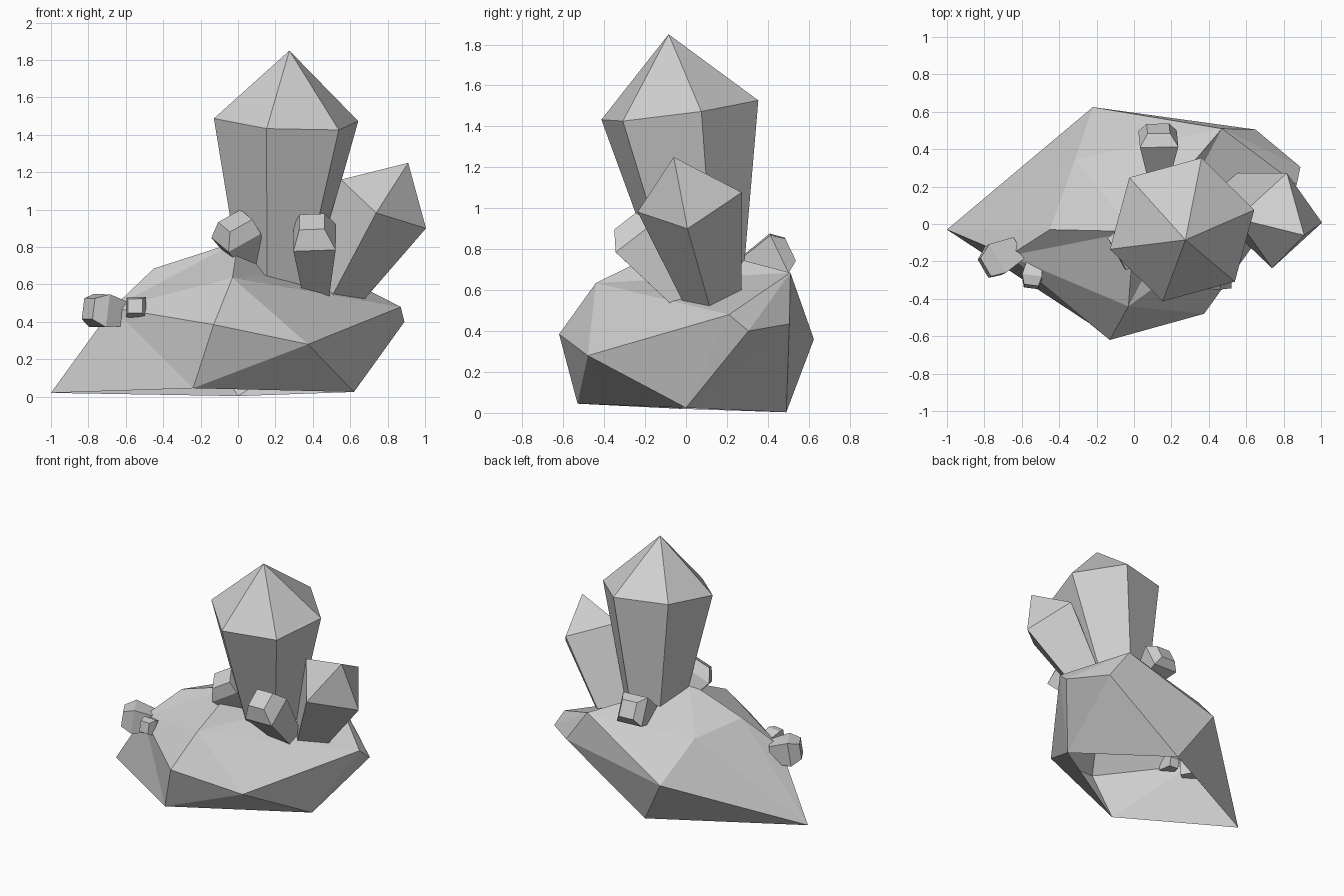
import bpy
import bmesh
import math
from mathutils import Vector

default = bpy.data.objects.get("Cube")
if default:
    bpy.data.objects.remove(default, do_unlink=True)

# One stone grey for everything
GREY = (0.62, 0.62, 0.62, 1.0)
stone = bpy.data.materials.new("stone_grey")
stone.use_nodes = True
stone.diffuse_color = GREY
bsdf = next(n for n in stone.node_tree.nodes if n.type == 'BSDF_PRINCIPLED')
bsdf.inputs["Base Color"].default_value = GREY
bsdf.inputs["Roughness"].default_value = 0.8


def finish(name, bm):
    """Turn a bmesh into a flat-shaded object."""
    bmesh.ops.recalc_face_normals(bm, faces=bm.faces[:])
    mesh = bpy.data.meshes.new(name)
    bm.to_mesh(mesh)
    bm.free()
    mesh.materials.append(stone)
    obj = bpy.data.objects.new(name, mesh)
    bpy.context.collection.objects.link(obj)
    return obj


def crystal(name, base, shoulder, tip, radii, sides, corner):
    """Prism that widens from base to shoulder, then narrows to a tip.
    radii are base, shoulder and tip; a tip radius of 0 gives a point.
    corner is a spot near one shoulder corner and sets the spin."""
    base, shoulder, tip, corner = map(Vector, (base, shoulder, tip, corner))
    axis = (tip - base).normalized()
    u = corner - shoulder
    u = (u - axis * u.dot(axis)).normalized()
    v = axis.cross(u)
    bm = bmesh.new()

    def ring(centre, radius):
        angles = [2 * math.pi * i / sides for i in range(sides)]
        return [bm.verts.new(centre + radius * (u * math.cos(a) + v * math.sin(a)))
                for a in angles]

    def bridge(low, high):
        for i in range(sides):
            j = (i + 1) % sides
            bm.faces.new((low[i], low[j], high[j], high[i]))

    low, mid = ring(base, radii[0]), ring(shoulder, radii[1])
    bm.faces.new(low)
    bridge(low, mid)
    if radii[2]:
        top = ring(tip, radii[2])
        bridge(mid, top)
        bm.faces.new(top)
    else:
        point = bm.verts.new(tip)
        for i in range(sides):
            bm.faces.new((mid[i], mid[(i + 1) % sides], point))
    return finish(name, bm)


# Faceted rock, open underneath
corners = {
    # ground corners
    "A": (-1.0, -.03, .02), "B": (-.24, -.53, .045),
    "C": (.62, 0, .025), "D": (0, .49, .003),
    # widest girth
    "E": (.375, -.48, .28), "F": (-.13, -.62, .385),
    "J": (-.22, .625, .36), "K": (.65, .505, .435),
    "L": (.89, .305, .40), "M": (.87, .21, .48),
    # upper corners and peak
    "G": (-.03, -.44, .635), "H": (-.67, -.17, .475),
    "I": (-.45, -.03, .685), "N": (.47, .51, .685),
    "O": (-.315, .345, .635), "P": (.0, -.04, .83),
}
facets = ("ABH BFH FGH HPG HIP AHI AIO IPO OPN GPN AOJ AJD OJN "
          "JNK JKD KDC CKL KNL LMN LMC MEC EBC EBF EFG GEM GMN")
bm = bmesh.new()
verts = {key: bm.verts.new(co) for key, co in corners.items()}
for facet in facets.split():
    bm.faces.new([verts[k] for k in facet])
finish("rock_base", bm)

# Two tall pointed crystals
crystal("main_crystal", (.195, .112, .42), (.257, -.03, 1.48), (.275, -.085, 1.85),
        (.155, .40, 0), 6, (-.13, -.135, 1.485))
crystal("side_crystal", (.49, .145, .50), (.778, .018, 1.03), (.91, -.06, 1.25),
        (.13, .262, 0), 4, (1.0, .01, .89))

# Small blunt crystals: base, shoulder, tip, radii, corner
small = {
    "front_crystal": ((.42, .01, .54), (.41, -.25, .85), (.395, -.295, .935),
                      (.09, .16, .095), (.29, -.345, .78)),
    "left_flank_crystal": ((.08, .0, .68), (-.01, -.13, .86), (-.015, -.17, .94),
                           (.08, .145, .10), (-.155, -.08, .865)),
    "back_crystal": ((.13, .26, .68), (.13, .455, .78), (.13, .51, .80),
                     (.08, .145, .085), (.03, .40, .875)),
    "edge_crystal": ((-.62, -.13, .44), (-.74, -.19, .46), (-.80, -.235, .47),
                     (.09, .125, .08), (-.78, -.11, .55)),
    "tiny_edge_crystal": ((-.53, -.18, .45), (-.545, -.285, .48), (-.55, -.335, .485),
                          (.05, .075, .055), (-.60, -.28, .535)),
}
for name, (base, shoulder, tip, radii, corner) in small.items():
    crystal(name, base, shoulder, tip, radii, 4, corner)
